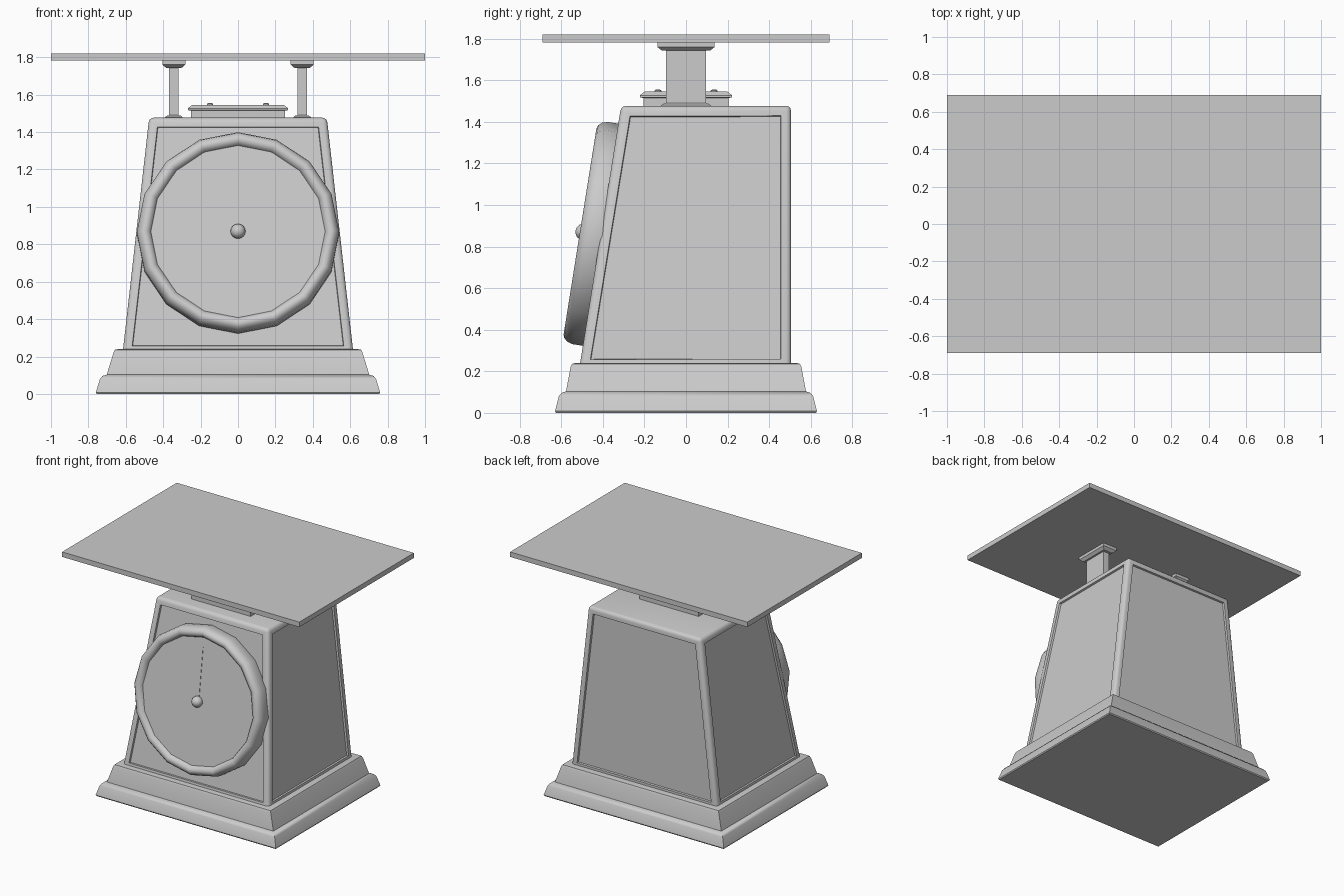
import bpy, bmesh, math
from mathutils import Matrix, Vector

if "Cube" in bpy.data.objects:
    bpy.data.objects.remove(bpy.data.objects["Cube"])


def finish(name, bm, smooth=None):
    bmesh.ops.recalc_face_normals(bm, faces=bm.faces)
    mesh = bpy.data.meshes.new(name)
    bm.to_mesh(mesh)
    bm.free()
    ob = bpy.data.objects.new(name, mesh)
    bpy.context.collection.objects.link(ob)
    if smooth:
        bpy.ops.object.select_all(action='DESELECT')
        bpy.context.view_layer.objects.active = ob
        ob.select_set(True)
        bpy.ops.object.shade_smooth_by_angle(angle=math.radians(smooth))
    return ob


def skin(bm, rings):
    """Join equal-length closed rings of vertices and cap both ends."""
    n = len(rings[0])
    for a, b in zip(rings, rings[1:]):
        for i in range(n):
            bm.faces.new((a[i], a[(i + 1) % n], b[(i + 1) % n], b[i]))
    bm.faces.new(rings[0][::-1])
    bm.faces.new(rings[-1])


def loft(sections, cx=0):
    """Stack of rectangles given as (half width, y min, y max, z)."""
    bm = bmesh.new()
    skin(bm, [[bm.verts.new((cx + x, y, z)) for x, y in
               ((-w, y0), (w, y0), (w, y1), (-w, y1))] for w, y0, y1, z in sections])
    return bm


def sym(*sections):
    return [(w, -d, d, z) for w, d, z in sections]


def lathe(profile, n):
    """Revolve (radius, height) points around z."""
    bm = bmesh.new()
    skin(bm, [[bm.verts.new((r * math.cos(math.tau * i / n), r * math.sin(math.tau * i / n), h))
               for i in range(n)] for r, h in profile])
    return bm


# Stepped base
finish("base", loft(sym((.755, .625, 0), (.76, .63, .008), (.738, .612, .08), (.725, .598, .096),
                        (.702, .577, .103), (.665, .555, .222), (.658, .548, .236), (.64, .53, .24))), 40)

# Tapered housing with rounded edges and recessed panels
bm = loft([(.615, -.51, .505, .235), (.475, -.312, .505, 1.477)])
bmesh.ops.recalc_face_normals(bm, faces=bm.faces)
edges = [e for e in bm.edges if max(v.co.z for v in e.verts) > 1]
bmesh.ops.bevel(bm, geom=edges, offset=.024, segments=3, profile=.5, affect='EDGES')
panels = [f for f in bm.faces if f.calc_area() > .5 and abs(f.normal.z) < .5]
bmesh.ops.inset_individual(bm, faces=panels, thickness=.034, depth=0)
bmesh.ops.inset_individual(bm, faces=panels, thickness=.004, depth=-.014)
finish("housing", bm, 35)

# Dial parts, laid on the sloping front
tilt = math.atan2(.198, 1.242)
dial = Matrix.Translation((0, -.411, .857)) @ Matrix.Rotation(math.pi / 2 - tilt, 4, 'X')

bm = lathe([(.535, -.03), (.541, .0), (.541, .05), (.533, .077), (.518, .094), (.502, .1),
            (.486, .096), (.473, .086), (.466, .072)], 16)
finish("dial_rim_and_face", bm, 40).matrix_world = dial

bm = bmesh.new()
bmesh.ops.create_uvsphere(bm, u_segments=16, v_segments=10, radius=.04)
finish("dial_knob", bm, 60).matrix_world = dial @ Matrix.Translation((0, 0, .082))

bm = bmesh.new()
skin(bm, [[bm.verts.new((x, y, h)) for x, y in ((-.008, .02), (.008, .02), (.001, .395), (-.001, .395))]
          for h in (.068, .075)])
finish("needle", bm).matrix_world = dial

# Raised top cover with four screws
finish("top_cover", loft(sym((.25, .205, 1.47), (.25, .205, 1.515), (.268, .222, 1.517),
                             (.268, .222, 1.527), (.245, .2, 1.545))))
for sx in (-1, 1):
    for sy in (-1, 1):
        bm = lathe([(.017, 1.54), (.017, 1.55), (.009, 1.556)], 10)
        finish("cover_screw", bm, 40).matrix_world = Matrix.Translation((sx * .15, sy * .135, 0))

# Platform posts with flanges
for side in (-1, 1):
    cx = side * .343
    finish("platform_post", loft(sym((.046, .12, 1.47), (.046, .12, 1.48), (.036, .105, 1.488),
                                     (.026, .095, 1.49), (.026, .095, 1.742), (.04, .115, 1.742),
                                     (.061, .138, 1.76), (.061, .138, 1.782)), cx))

# Weighing platform
finish("platform", loft(sym((1, .69, 1.782), (1, .69, 1.82))))
